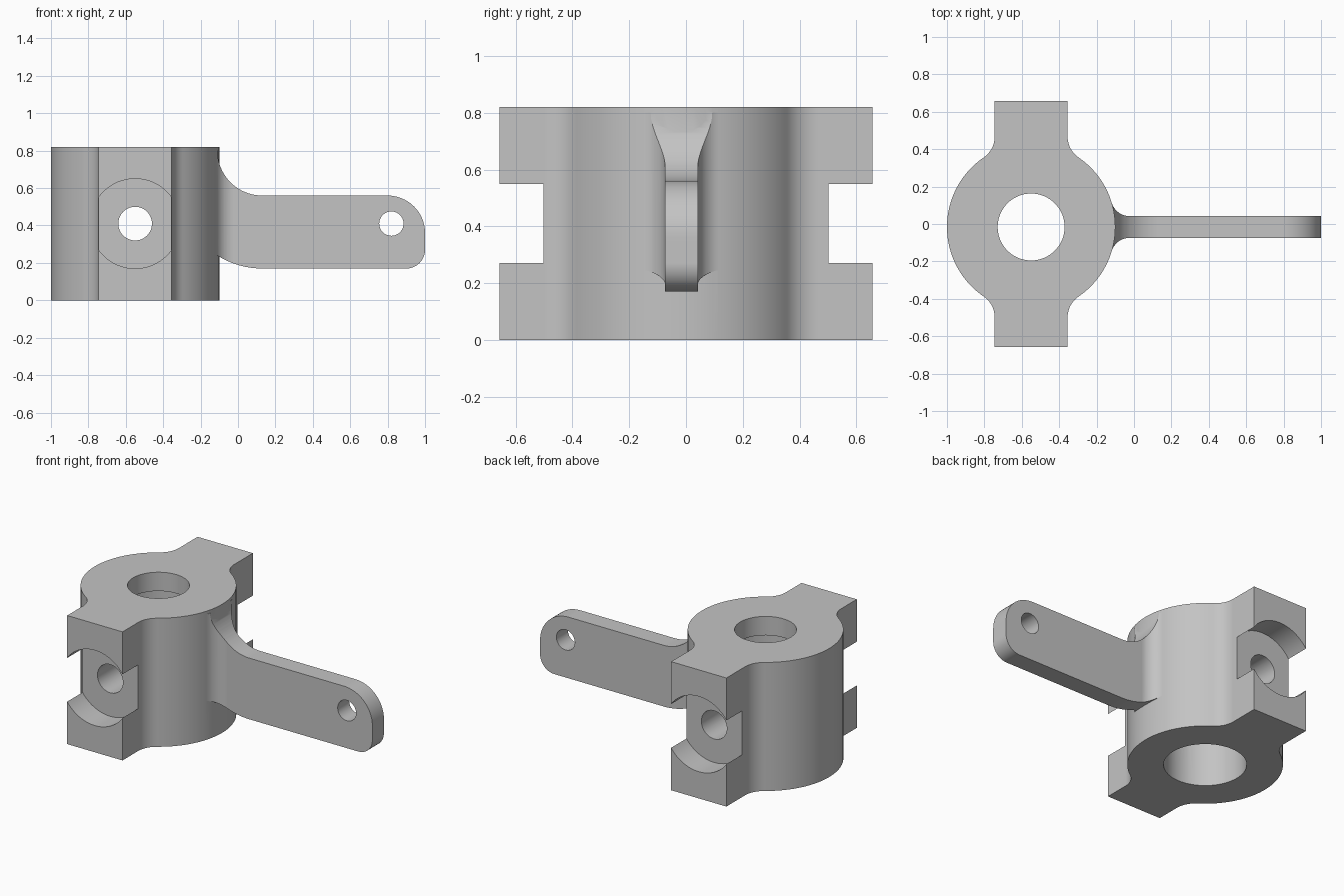
import bpy, bmesh
from math import sin, cos, pi, sqrt, atan2, radians
from mathutils import Vector

if "Cube" in bpy.data.objects:
    bpy.data.objects.remove(bpy.data.objects["Cube"], do_unlink=True)

# Main dimensions
CX, CY, HEIGHT, BODY_R = -0.55, -0.016, 0.82, 0.45
HALF_EAR, EAR_Y, EAR_FILLET = 0.195, 0.657, 0.135
HALF_ARM, ARM_FILLET, ROOT_X = 0.058, 0.1, -0.2
MID_Z = 0.41

metal = bpy.data.materials.new("plain grey")
metal.use_nodes = True
GREY = (0.55, 0.55, 0.55, 1)
metal.diffuse_color = GREY
metal.node_tree.nodes["Principled BSDF"].inputs["Base Color"].default_value = GREY


def arc(cx, cy, r, a0, a1, n=12):
    return [(cx + r * cos(a0 + (a1 - a0) * i / n),
             cy + r * sin(a0 + (a1 - a0) * i / n)) for i in range(n + 1)]


def prism(name, outline, low, high, axis="z"):
    """Extrude a closed outline along z (outline in xy) or y (outline in xz)."""
    place = (lambda p, h: (p[0], p[1], h)) if axis == "z" else (lambda p, h: (p[0], h, p[1]))
    bm = bmesh.new()
    face = bm.faces.new([bm.verts.new(place(p, low)) for p in outline])
    grown = bmesh.ops.extrude_face_region(bm, geom=[face])
    shift = Vector(place((0, 0), high - low))
    bmesh.ops.translate(bm, vec=shift,
                        verts=[v for v in grown["geom"] if isinstance(v, bmesh.types.BMVert)])
    bmesh.ops.recalc_face_normals(bm, faces=bm.faces)
    mesh = bpy.data.meshes.new(name)
    bm.to_mesh(mesh)
    bm.free()
    obj = bpy.data.objects.new(name, mesh)
    bpy.context.collection.objects.link(obj)
    mesh.materials.append(metal)
    return obj


def disc(name, x, y, r, low, high, axis="z", n=64):
    return prism(name, arc(x, y, r, 0, 2 * pi, n)[:-1], low, high, axis)


def apply_modifier(obj, mod):
    bpy.ops.object.select_all(action="DESELECT")
    bpy.context.view_layer.objects.active = obj
    obj.select_set(True)
    bpy.ops.object.modifier_apply(modifier=mod.name)


def combine(obj, other, operation):
    mod = obj.modifiers.new("combine", "BOOLEAN")
    mod.operation, mod.object, mod.solver = operation, other, "EXACT"
    apply_modifier(obj, mod)
    bpy.data.objects.remove(other, do_unlink=True)


# Round hub with two ears, blended by fillets
fx = HALF_EAR + EAR_FILLET
fy = sqrt((BODY_R + EAR_FILLET) ** 2 - fx ** 2)
ang = atan2(fy, fx)
side = arc(0, 0, BODY_R, -ang, ang, 40)
blend = arc(fx, fy, EAR_FILLET, pi + ang, pi, 10)
right_half = ([(HALF_EAR, -EAR_Y - CY)] + [(x, -y) for x, y in reversed(blend)]
              + side[1:-1] + blend + [(HALF_EAR, EAR_Y - CY)])
left_half = [(-x, y) for x, y in reversed(right_half)]
outline = [(x + CX, y + CY) for x, y in right_half + left_half]
knuckle = prism("knuckle", outline, 0, HEIGHT)

# Arm: side profile intersected with a plan that flares at the root
profile = ([(ROOT_X, 0.8)] + arc(0.13, 0.80, 0.24, pi, 1.5 * pi, 20)
           + arc(0.8, 0.36, 0.2, pi / 2, 0, 16)
           + arc(0.9, 0.27, 0.1, 0, -pi / 2)
           + arc(0.13, 0.62, 0.45, -pi / 2, -pi / 2 - 0.6, 14)
           + [(ROOT_X, 0.29)])
arm = prism("arm", profile, CY - 0.3, CY + 0.3, "y")
gy = HALF_ARM + ARM_FILLET
gx = sqrt((BODY_R + ARM_FILLET) ** 2 - gy ** 2)
flare = arc(gx, gy, ARM_FILLET, pi + atan2(gy, gx), 1.5 * pi, 14)
upper = [(ROOT_X - CX, flare[0][1])] + flare + [(1.1 - CX, HALF_ARM)]
plan = upper + [(x, -y) for x, y in reversed(upper)]
combine(arm, prism("arm_plan", [(x + CX, y + CY) for x, y in plan], 0.05, 0.9), "INTERSECT")
combine(arm, disc("arm_hole", 0.82, MID_Z, 0.065, -0.4, 0.4, "y", 40), "DIFFERENCE")
combine(knuckle, arm, "UNION")

# Stepped vertical bore
combine(knuckle, disc("large_bore", CX, CY, 0.24, -0.1, 0.7), "DIFFERENCE")
combine(knuckle, disc("small_bore", CX, CY, 0.179, 0.6, 1), "DIFFERENCE")

# Cross hole and round recesses in both ears
combine(knuckle, disc("cross_hole", CX, MID_Z, 0.09, -0.9, 0.9, "y", 48), "DIFFERENCE")
for low, high in ((-0.9, -0.502), (0.502, 0.9)):
    combine(knuckle, disc("ear_recess", CX, MID_Z, 0.24, low, high, "y"), "DIFFERENCE")

# Smooth curved walls, keep crisp edges
bpy.ops.object.select_all(action="DESELECT")
bpy.context.view_layer.objects.active = knuckle
knuckle.select_set(True)
bpy.ops.object.shade_smooth_by_angle(angle=radians(25))
weighted = knuckle.modifiers.new("even_normals", "WEIGHTED_NORMAL")
weighted.keep_sharp = True
